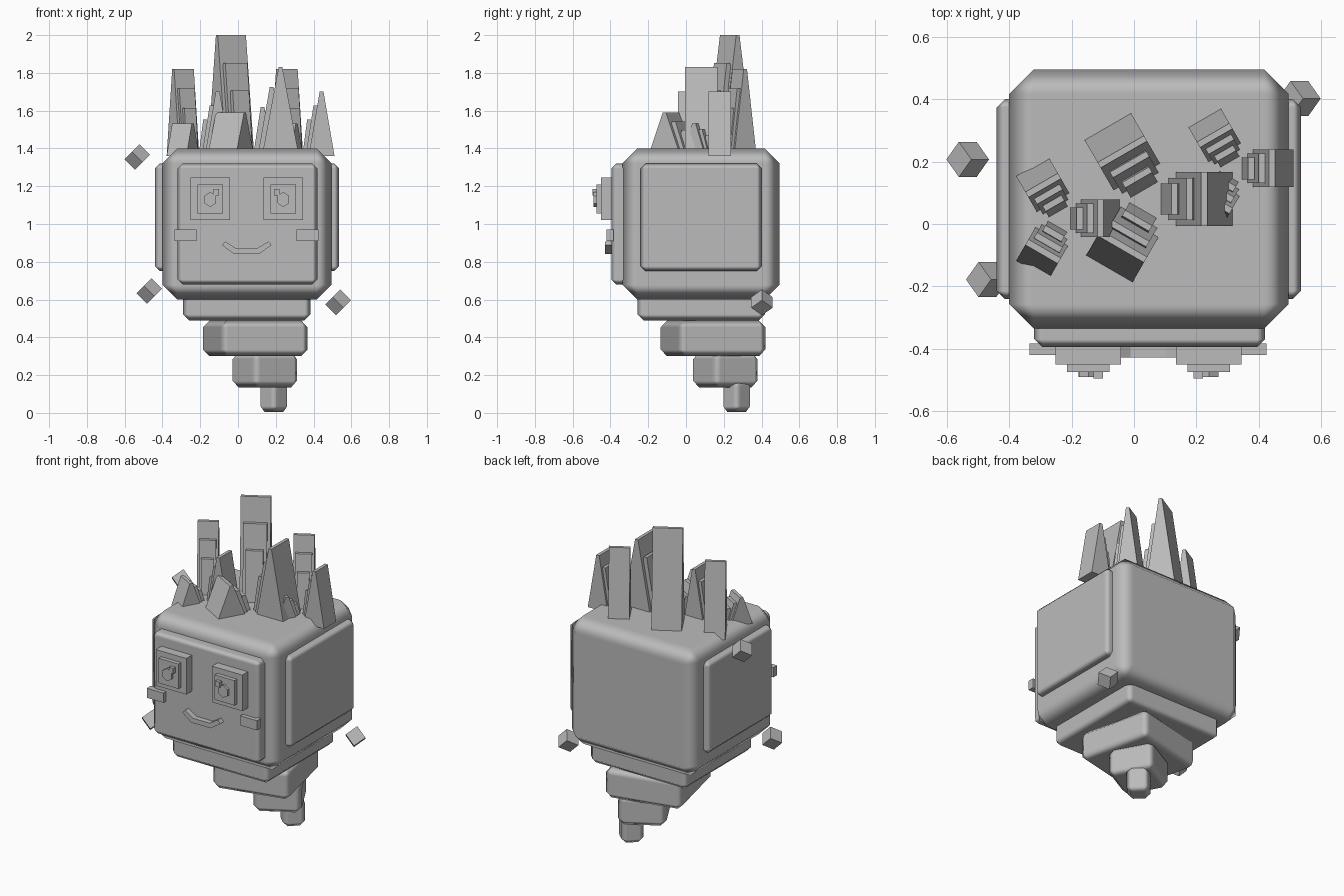
import bpy, bmesh, math
from mathutils import Matrix, Vector

if "Cube" in bpy.data.objects:
    bpy.data.objects.remove(bpy.data.objects["Cube"])

grey = bpy.data.materials.new("plain_grey")
grey.diffuse_color = (0.5, 0.5, 0.5, 1)
grey.use_nodes = True
grey.node_tree.nodes["Principled BSDF"].inputs["Base Color"].default_value = grey.diffuse_color


def add_object(name, bm):
    bmesh.ops.recalc_face_normals(bm, faces=bm.faces)
    mesh = bpy.data.meshes.new(name)
    bm.to_mesh(mesh)
    bm.free()
    mesh.materials.append(grey)
    ob = bpy.data.objects.new(name, mesh)
    bpy.context.collection.objects.link(ob)
    return ob


def box(name, center, size, bevel=0.0, rot=(0, 0, 0)):
    bm = bmesh.new()
    bmesh.ops.create_cube(bm, size=1, matrix=Matrix.Diagonal((*size, 1)))
    ob = add_object(name, bm)
    ob.location = center
    ob.rotation_euler = [math.radians(a) for a in rot]
    if bevel:
        mod = ob.modifiers.new("chamfer", 'BEVEL')
        mod.width = bevel
        mod.segments = 1
        mod.harden_normals = True
        for p in ob.data.polygons:
            p.use_smooth = True
    return ob


def span(name, x, y, z, bevel=0.0):
    """Box given by its limits on each axis."""
    return box(name, [(a + b) / 2 for a, b in (x, y, z)],
               [b - a for a, b in (x, y, z)], bevel)


def prism(name, points, depth, matrix):
    """Outline in local xz, extruded evenly along local y."""
    bm = bmesh.new()
    face = bm.faces.new([bm.verts.new((x, -depth / 2, z)) for x, z in points])
    ext = bmesh.ops.extrude_face_region(bm, geom=[face])
    bmesh.ops.translate(bm, vec=(0, depth, 0),
                        verts=[v for v in ext["geom"] if isinstance(v, bmesh.types.BMVert)])
    bm.transform(matrix)
    return add_object(name, bm)


# Head block with its raised face and side panels
span("head", (-0.40, 0.495), (-0.335, 0.495), (0.60, 1.40), 0.078)
span("face_panel", (-0.32, 0.42), (-0.395, -0.30), (0.68, 1.32), 0.026)
span("side_panel_left", (-0.44, -0.36), (-0.24, 0.40), (0.75, 1.32), 0.026)
span("side_panel_right", (0.455, 0.535), (-0.24, 0.40), (0.75, 1.32), 0.026)

# Twisting tail of shrinking blocks
tail = [(0.047, 0.080, 0.49, 0.66, 0.675, 0.032, 0),
        (0.092, 0.143, 0.30, 0.488, 0.475, 0.035, 13),
        (0.142, 0.208, 0.135, 0.32, 0.275, 0.035, 29),
        (0.190, 0.268, 0.005, 0.17, 0.130, 0.030, 45)]
for i, (x, y, z0, z1, s, bev, turn) in enumerate(tail):
    box(f"tail_block_{i + 1}", (x, y, (z0 + z1) / 2), (s, s, z1 - z0), bev, (0, 0, turn))

# Eyes: stepped plates, round pupil and small glint
for side, cx, glint in (("left", -0.147, 0.032), ("right", 0.24, -0.034)):
    span(f"eye_base_{side}", (cx - 0.105, cx + 0.105), (-0.45, -0.38), (1.02, 1.245))
    span(f"eye_step_{side}", (cx - 0.068, cx + 0.068), (-0.475, -0.44), (1.055, 1.21))
    hexagon = [(0.035 * math.cos(k * math.pi / 3 + 0.5), 0.04 * math.sin(k * math.pi / 3 + 0.5))
               for k in range(6)]
    prism(f"pupil_{side}", hexagon, 0.02, Matrix.Translation((cx, -0.48, 1.13)))
    span(f"glint_{side}", (cx + glint - 0.015, cx + glint + 0.015), (-0.496, -0.474), (1.15, 1.185))

# Cheeks
span("cheek_left", (-0.335, -0.22), (-0.42, -0.383), (0.91, 0.97))
span("cheek_right", (0.31, 0.425), (-0.42, -0.383), (0.91, 0.97))

# Smile
smile = [(-0.085, 0.888), (-0.022, 0.842), (0.112, 0.842), (0.178, 0.888),
         (0.16, 0.907), (0.102, 0.872), (-0.012, 0.872), (-0.067, 0.907)]
prism("smile", smile, 0.04, Matrix.Translation((0, -0.408, 0)))

# Floating cubes around the head
for i, p in enumerate([(-0.533, 0.207, 1.355), (-0.47, -0.178, 0.645), (0.53, 0.402, 0.585)]):
    box(f"floating_cube_{i + 1}", p, (0.08, 0.08, 0.08), 0, (45, 45, 0))

# Hair: three tufts, each with three directions of nested wedge spikes
base = 1.36
tufts = [("left", -0.23, 0.018, 0.70), ("middle", 0.05, 0.08, 1.0), ("right", 0.32, 0.178, 0.70)]
directions = [("back", 120, 0.60), ("side", 0, 0.43), ("front", 240, 0.19)]
nested = [(0.175, 0.098, 0.172, 1.0), (0.128, 0.074, 0.135, 0.755), (0.08, 0.05, 0.10, 0.51)]
for tuft, cx, cy, k in tufts:
    for side, angle, height in directions:
        for n, (r, half, width, h) in enumerate(nested):
            r, half, width = r * k, half * k, width * k
            top = 1.40 + height * h * k
            outline = [(r - half, base), (r + half, base), (r + 0.01, top), (r - 0.01, top)]
            place = Matrix.Translation((cx, cy, 0)) @ Matrix.Rotation(math.radians(angle), 4, 'Z')
            prism(f"hair_{tuft}_{side}_{n + 1}", outline, width, place)
